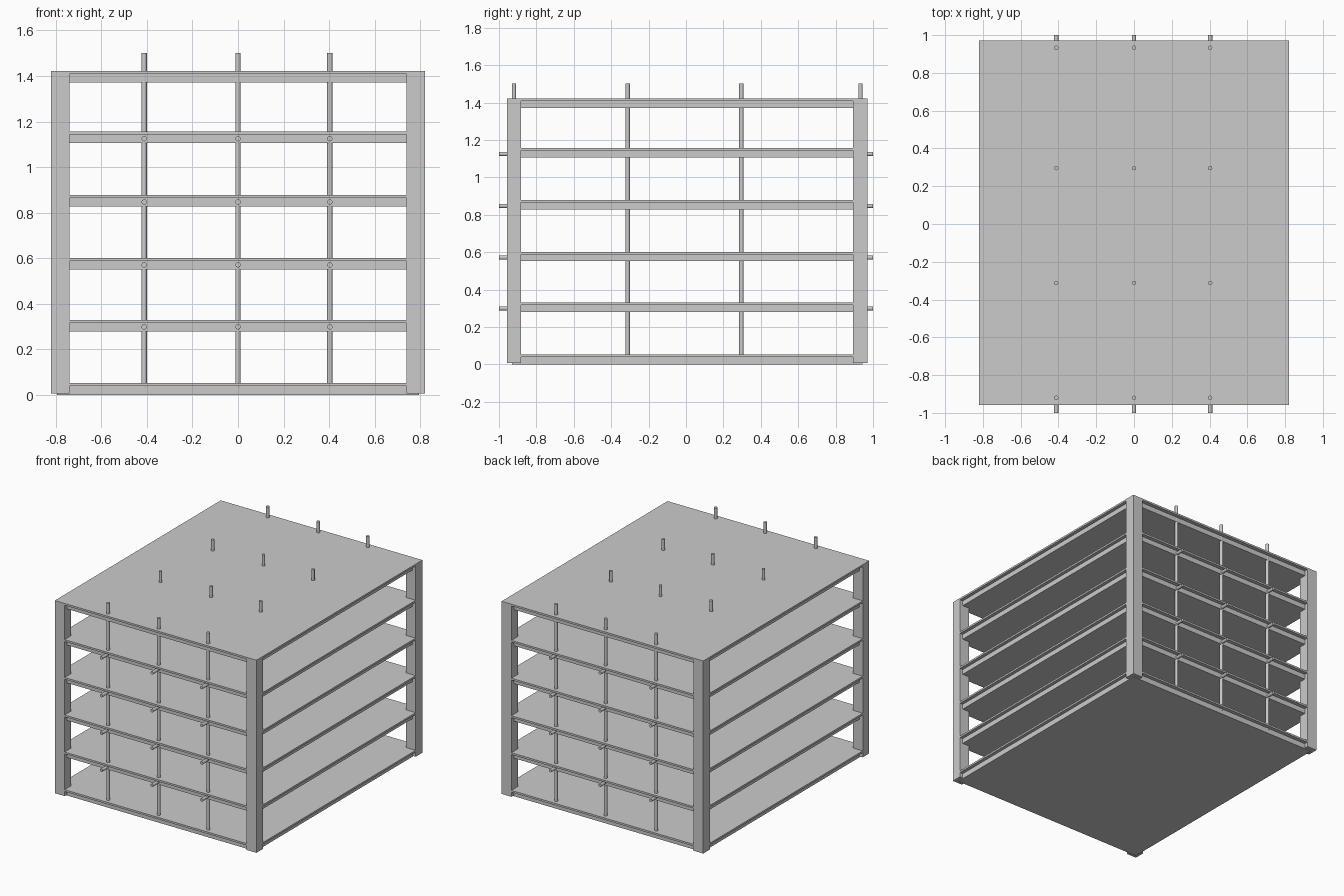
import bpy
import math

if "Cube" in bpy.data.objects:
    bpy.data.objects.remove(bpy.data.objects["Cube"])

Y0, Y1 = -0.957, 0.971          # outer faces, front and back
X = 0.82                        # outer faces, left and right
RODS_X = (-0.412, 0.0, 0.403)
RODS_Y = (-0.92, -0.312, 0.296, 0.933)
FLOOR_TOPS = (0.053, 0.33, 0.878, 0.602, 1.156, 1.422)
R = 0.0115


def box(name, lo, hi):
    bpy.ops.mesh.primitive_cube_add(size=1, location=[(a + b) / 2 for a, b in zip(lo, hi)])
    ob = bpy.context.object
    ob.name = name
    ob.scale = [b - a for a, b in zip(lo, hi)]
    bpy.ops.object.transform_apply(location=False, rotation=False, scale=True)
    return ob


def rod(name, center, length, rotation=(0, 0, 0)):
    bpy.ops.mesh.primitive_cylinder_add(vertices=24, radius=R, depth=length,
                                        location=center, rotation=rotation)
    ob = bpy.context.object
    ob.name = name
    bpy.ops.object.shade_smooth_by_angle()
    return ob


# Floors: thin full-size plate over a slightly inset slab
for i, top in enumerate(sorted(FLOOR_TOPS)):
    under = top - 0.0135
    box(f"floor_plate_{i}", (-X, Y0, under), (X, Y1, top))
    box(f"floor_slab_{i}", (-0.795, -0.93, top - 0.0505 if i else 0.0), (0.795, 0.943, under))
    # Horizontal rods run front to back through the middle floors
    if 0 < i < 5:
        for j, x in enumerate(RODS_X):
            rod(f"horizontal_rod_{i}_{j}", (x, 0, top - 0.031), 2.0, (math.pi / 2, 0, 0))

# Corner posts
for xn, x0, x1 in (("left", -X, -0.74), ("right", 0.74, X)):
    for yn, y0, y1 in (("front", Y0, -0.882), ("back", 0.892, Y1)):
        box(f"post_{yn}_{xn}", (x0, y0, 0.006), (x1, y1, FLOOR_TOPS[-1]))

# Vertical rods rising through every floor
for i, x in enumerate(RODS_X):
    for j, y in enumerate(RODS_Y):
        rod(f"vertical_rod_{i}_{j}", (x, y, (0.03 + 1.502) / 2), 1.502 - 0.03)
